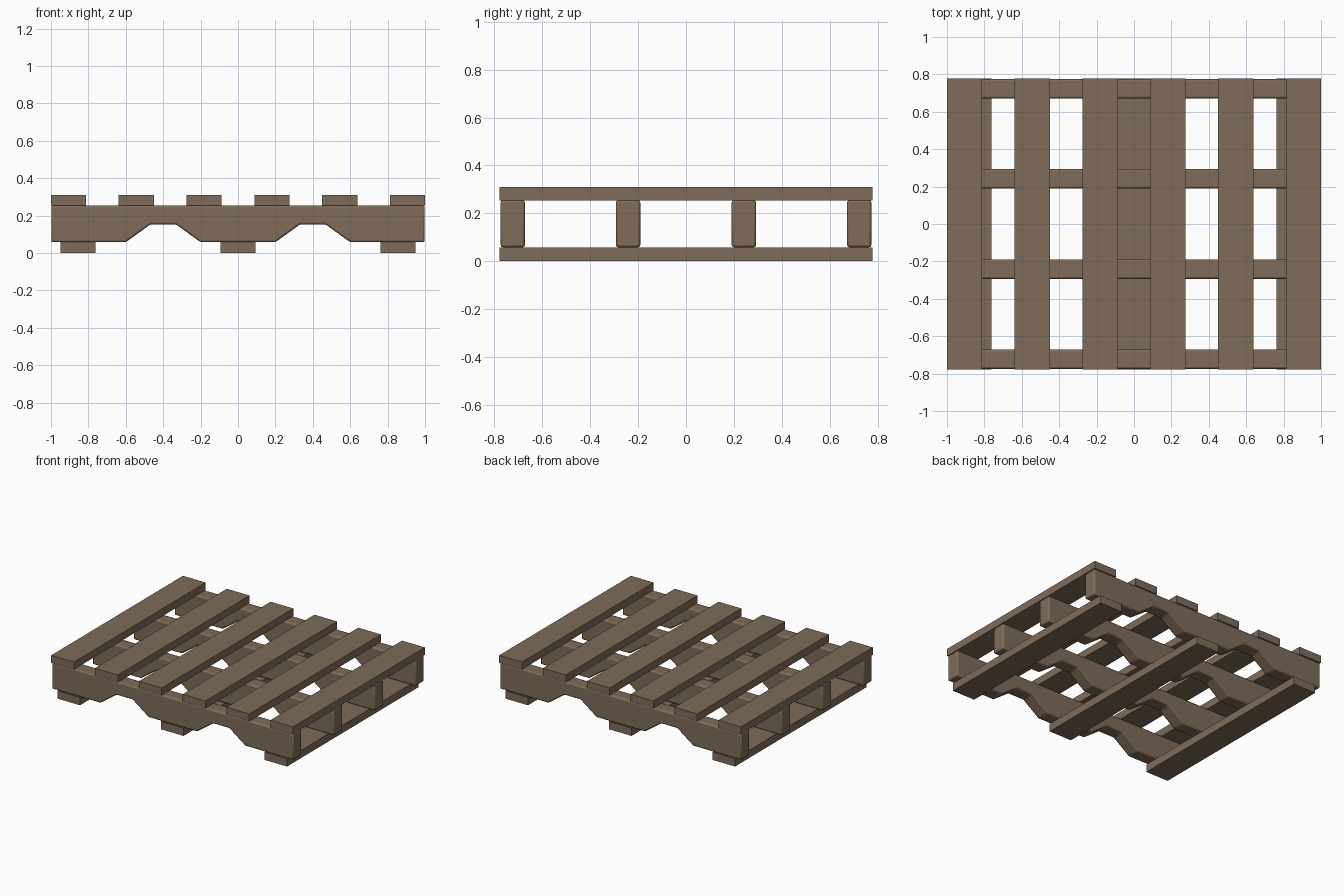
import bpy, bmesh

if "Cube" in bpy.data.objects:
    bpy.data.objects.remove(bpy.data.objects["Cube"])

wood = bpy.data.materials.new("worn_wood")
wood.diffuse_color = (0.21, 0.15, 0.10, 1)
wood.use_nodes = True
wood.node_tree.nodes["Principled BSDF"].inputs["Base Color"].default_value = wood.diffuse_color


def prism(name, profile, y0, y1, bevel=0.0):
    """Extrude an XZ profile from y0 to y1, optionally with eased edges."""
    bm = bmesh.new()
    face = bm.faces.new([bm.verts.new((x, y0, z)) for x, z in profile])
    ext = bmesh.ops.extrude_face_region(bm, geom=[face])
    verts = [v for v in ext["geom"] if isinstance(v, bmesh.types.BMVert)]
    bmesh.ops.translate(bm, verts=verts, vec=(0, y1 - y0, 0))
    bmesh.ops.recalc_face_normals(bm, faces=bm.faces)
    mesh = bpy.data.meshes.new(name)
    bm.to_mesh(mesh)
    bm.free()
    mesh.materials.append(wood)
    obj = bpy.data.objects.new(name, mesh)
    bpy.context.collection.objects.link(obj)
    if bevel:
        mod = obj.modifiers.new("eased_edges", 'BEVEL')
        mod.width = bevel
        mod.segments = 2
        mod.limit_method = 'ANGLE'
        bpy.context.view_layer.objects.active = obj
        obj.select_set(True)
        bpy.ops.object.shade_smooth_by_angle()
        obj.select_set(False)
    return obj


def board(name, xc, z0, z1):
    a, b = xc - 0.094, xc + 0.094
    return prism(name, [(a, z0), (b, z0), (b, z1), (a, z1)], -0.778, 0.778)


# Deck boards on top
for i in range(6):
    board(f"deck_board_{i + 1}", -0.906 + i * 0.3624, 0.254, 0.31)

# Ground boards underneath
for i, x in enumerate((-0.856, 0, 0.856)):
    board(f"ground_board_{i + 1}", x, 0, 0.058)

# Notched stringers running left to right
half = [(0.2, 0.058), (0.333, 0.154), (0.467, 0.154), (0.6, 0.058), (0.998, 0.058), (0.998, 0.255)]
profile = half + [(-x, z) for x, z in reversed(half)]
for i, y in enumerate((-0.723, -0.242, 0.242, 0.723)):
    prism(f"stringer_{i + 1}", profile, y - 0.051, y + 0.051, 0.01)
